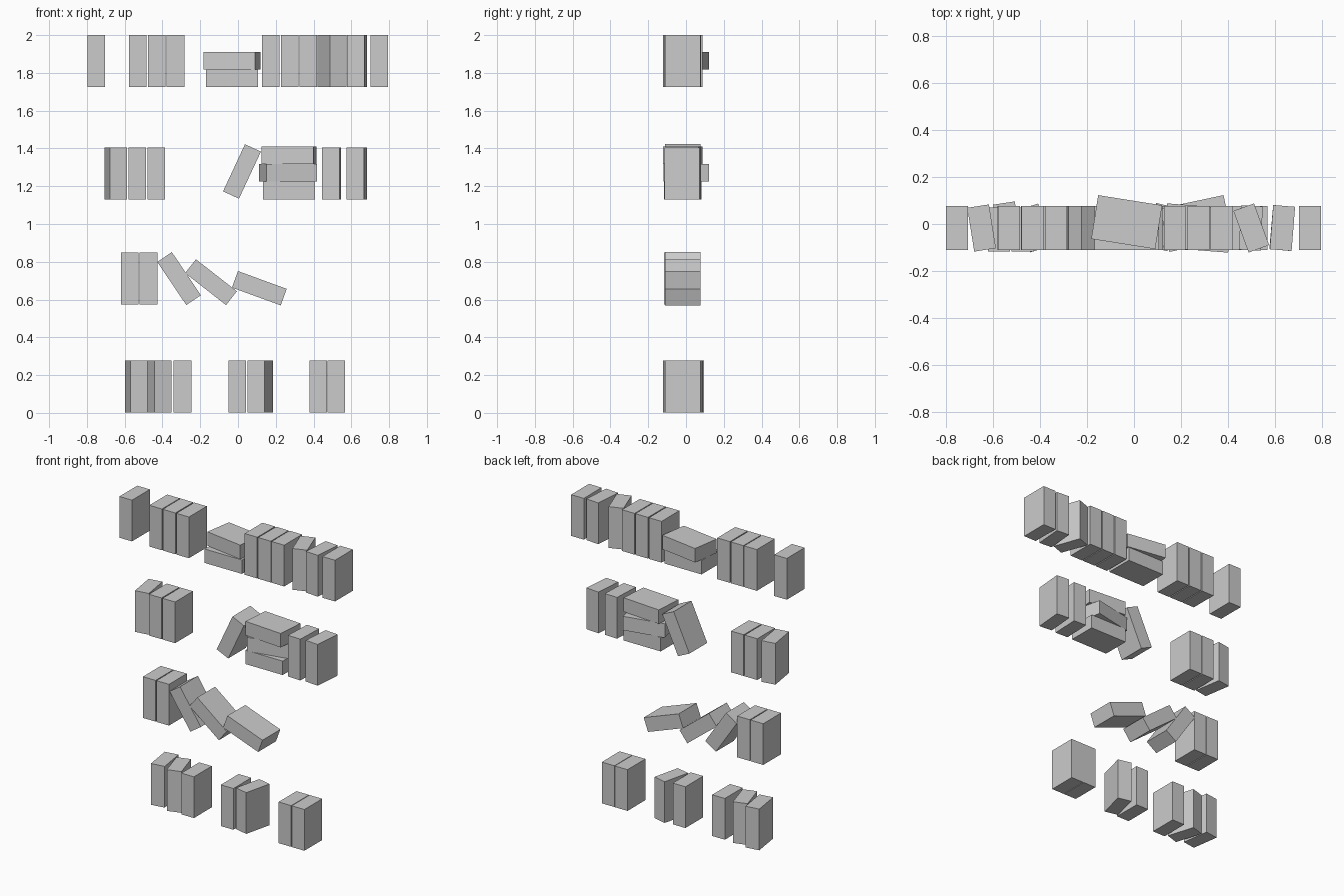
import bpy
from math import radians

if "Cube" in bpy.data.objects:
    bpy.data.objects.remove(bpy.data.objects["Cube"])

W, D, H = 0.093, 0.188, 0.275   # book thickness, depth, height
Y = -0.017                      # usual depth position
count = 0


def book(name, x, y, z, size, rot):
    """One plain box book, centred at x, y, z."""
    global count
    count += 1
    bpy.ops.mesh.primitive_cube_add(size=1, location=(x, y, z))
    ob = bpy.context.object
    ob.name = f"{name}_{count:02d}"
    ob.scale = size
    ob.rotation_euler = rot


def upright(base, x, turn=0, y=Y):
    book("upright_book", x, y, base + H / 2, (W, D, H), (0, 0, radians(turn)))


def lying(base, level, x, turn=0, y=Y):
    book("lying_book", x, y, base + W * (level + 0.5), (H, D, W), (0, 0, radians(turn)))


def leaning(x, z, tilt):
    book("leaning_book", x, Y, z, (W, D, H), (0, radians(tilt), 0))


# Bottom row
R1 = 0.002
upright(R1, -0.538, 8.5, -0.004)
upright(R1, -0.424, 17)
for x in (-0.294, -0.003, 0.424, 0.521):
    upright(R1, x)
upright(R1, 0.118, -13.5, -0.013)

# Second row: two upright, three toppling over
R2 = 0.573
for x in (-0.573, -0.474):
    upright(R2, x, y=-0.023)
leaning(-0.312, 0.711, -34)
leaning(-0.143, 0.692, -52)
leaning(0.113, 0.660, -70)

# Third row: uprights, a leaning book against a pile of three
R3 = 1.131
upright(R3, -0.647, 9)
for x in (-0.533, -0.433):
    upright(R3, x)
leaning(0.021, 1.278, 25)
lying(R3, 0, 0.270)
lying(R3, 1, 0.265, 12, 0.002)
lying(R3, 2, 0.270, -4.5)
upright(R3, 0.496, -2.5)
upright(R3, 0.629, -5)

# Top row: uprights with a pile of two
R4 = 1.725
for x in (-0.751, -0.530, -0.431, -0.331, 0.173, 0.273, 0.372, 0.747):
    upright(R4, x)
lying(R4, 0, -0.031)
lying(R4, 1, -0.031, -9, 0.008)
upright(R4, 0.498, 20)
upright(R4, 0.630, -4.5)
